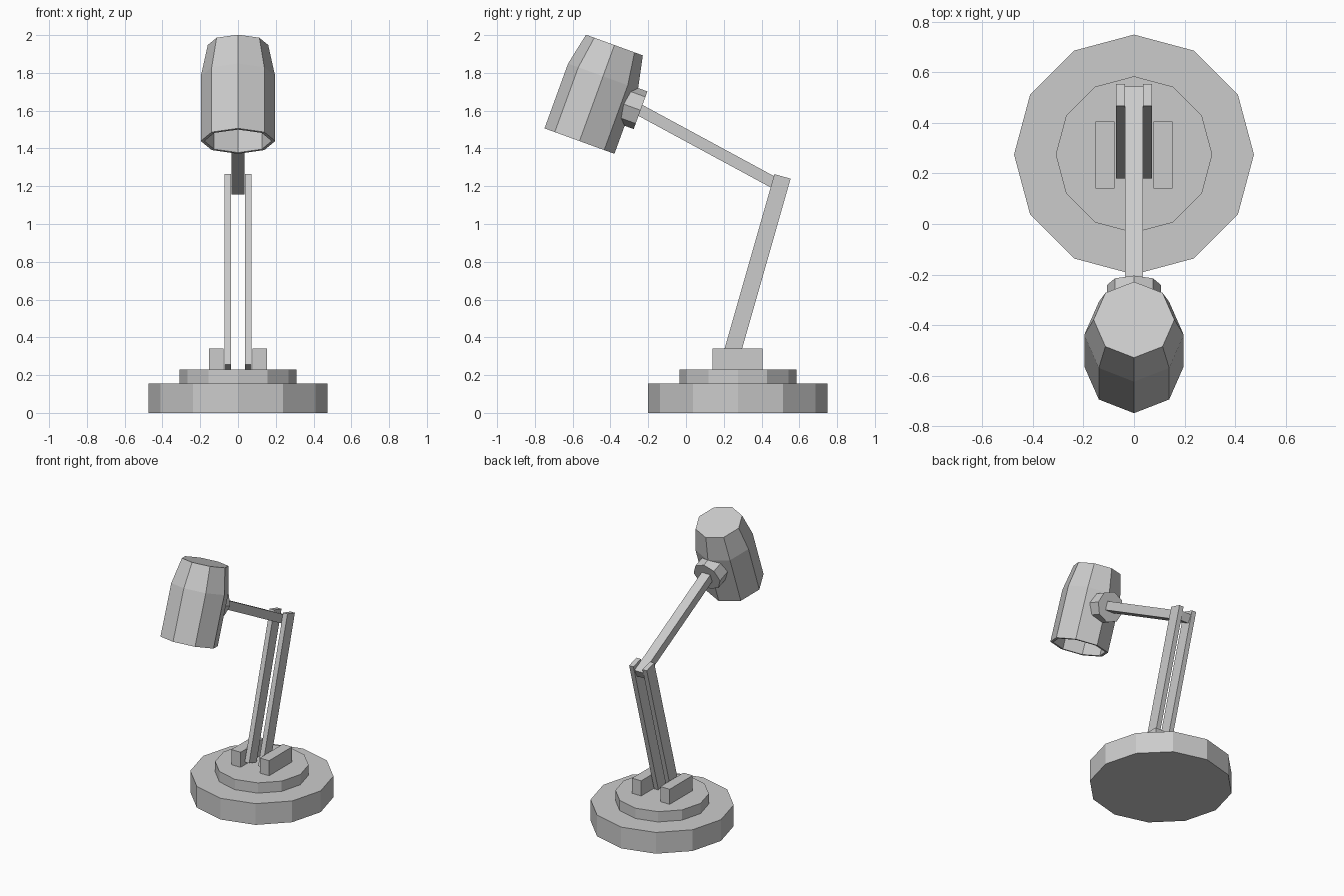
import bpy
import bmesh
from math import radians, cos, sin, pi
from mathutils import Matrix, Vector

cube = bpy.data.objects.get("Cube")
if cube:
    bpy.data.objects.remove(cube, do_unlink=True)

grey = bpy.data.materials.new("grey_metal")
grey.use_nodes = True
GREY = (0.6, 0.6, 0.6, 1)
grey.diffuse_color = GREY
grey.node_tree.nodes["Principled BSDF"].inputs["Base Color"].default_value = GREY


def finish(name, bm, matrix=Matrix()):
    """Turn a bmesh into a flat-shaded grey object."""
    bmesh.ops.recalc_face_normals(bm, faces=bm.faces)
    mesh = bpy.data.meshes.new(name)
    bm.to_mesh(mesh)
    bm.free()
    mesh.materials.append(grey)
    obj = bpy.data.objects.new(name, mesh)
    obj.matrix_world = matrix
    bpy.context.collection.objects.link(obj)
    return obj


def lathe(name, profile, sides, matrix):
    """Revolve (radius, height) points round z and cap both ends."""
    bm = bmesh.new()
    rings = []
    for r, z in profile:
        rings.append([bm.verts.new((r * cos(2 * pi * i / sides), r * sin(2 * pi * i / sides), z))
                      for i in range(sides)])
    for a, b in zip(rings, rings[1:]):
        for i in range(sides):
            j = (i + 1) % sides
            bm.faces.new((a[i], a[j], b[j], b[i]))
    bm.faces.new(rings[0])
    bm.faces.new(rings[-1])
    return finish(name, bm, matrix)


def box(name, center, size, matrix=Matrix()):
    bm = bmesh.new()
    bmesh.ops.create_cube(bm, size=1)
    bmesh.ops.scale(bm, vec=size, verts=bm.verts)
    return finish(name, bm, Matrix.Translation(center) @ matrix)


def beam(name, x, start, end, width, depth):
    """Square-ended bar between two (y, z) points."""
    a, b = Vector((x, *start)), Vector((x, *end))
    d = b - a
    tilt = Matrix.Rotation(Vector((d.z, d.y)).angle_signed(Vector((1, 0))), 4, 'X')
    if (tilt @ Vector((0, 0, 1))).dot(d) < 0.999 * d.length:
        tilt.invert()
    return box(name, (a + b) / 2, (width, depth, d.length), tilt)


# Two-step base
base_at = Matrix.Translation((0, 0.275, 0))
lathe("base", [(0.475, 0), (0.475, 0.155)], 12, base_at)
lathe("base_step", [(0.31, 0.155), (0.31, 0.23)], 12, base_at)

# Paired brackets and lower arms
for side, label in ((1, "left"), (-1, "right")):
    box(f"bracket_{label}", (side * 0.115, 0.273, 0.285), (0.075, 0.265, 0.11))
    beam(f"lower_arm_{label}", side * 0.054, (0.223, 0.243), (0.511, 1.252), 0.035, 0.089)

# Upper arm, from the elbow to the joint on the shade
beam("upper_arm", 0, (-0.27, 1.617), (0.53, 1.184), 0.07, 0.061)

# Tilted hollow shade, open at the bottom
shade_at = Matrix.Translation((0, -0.564, 1.439)) @ Matrix.Rotation(radians(-20), 4, 'X')
lathe("shade", [(0.14, 0.52), (0.178, 0.36), (0.178, 0), (0.197, 0),
                (0.197, 0.365), (0.16, 0.541)], 8, shade_at)

# Joint knob on the back of the shade
knob_at = shade_at @ Matrix.Translation((0, 0, 0.264)) @ Matrix.Rotation(radians(-90), 4, 'X')
lathe("shade_joint", [(0.106, 0.155), (0.106, 0.248)], 8, knob_at)
